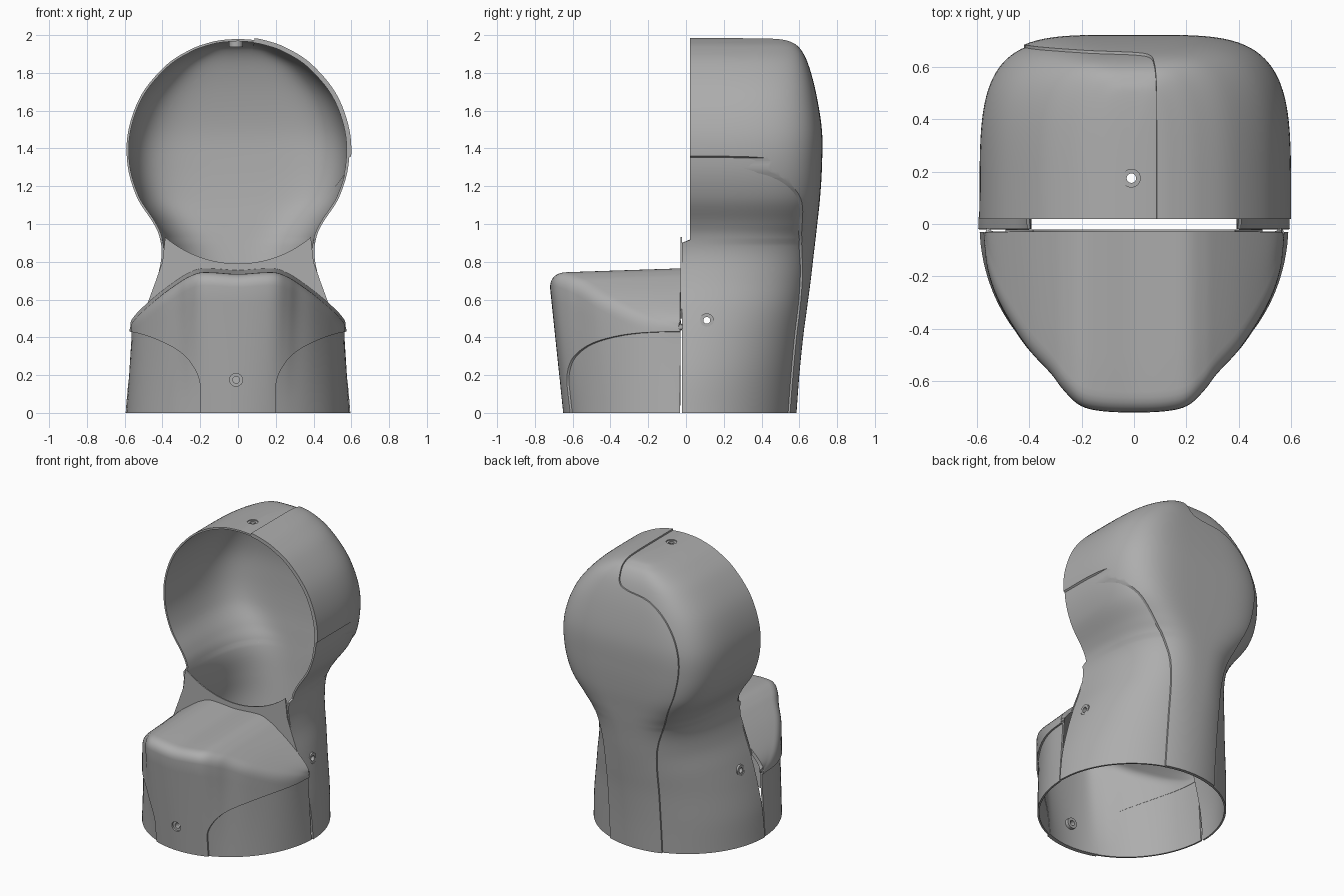
import bpy, bmesh, math
from mathutils import Vector, Matrix

if "Cube" in bpy.data.objects:
    bpy.data.objects.remove(bpy.data.objects["Cube"])

grey = bpy.data.materials.new("plain_grey")
grey.use_nodes = True
COLOUR = (0.42, 0.42, 0.42, 1)
grey.diffuse_color = COLOUR
grey.node_tree.nodes["Principled BSDF"].inputs["Base Color"].default_value = COLOUR


def catmull(keys, steps):
    """Smooth path through tuples of any length."""
    out = []
    for i in range(len(keys) - 1):
        a, b, c, d = (Vector(keys[max(0, min(j, len(keys) - 1))]) for j in range(i - 1, i + 3))
        for s in range(steps):
            t = s / steps
            out.append(b + 0.5 * t * ((c - a) + t * ((2 * a - 5 * b + 4 * c - d)
                                                     + t * (3 * (b - c) + d - a))))
    return out + [Vector(keys[-1])]


def add_object(name, bm):
    bmesh.ops.remove_doubles(bm, verts=bm.verts, dist=0.0002)
    bmesh.ops.recalc_face_normals(bm, faces=bm.faces)
    mesh = bpy.data.meshes.new(name)
    bm.to_mesh(mesh)
    bm.free()
    mesh.materials.append(grey)
    ob = bpy.data.objects.new(name, mesh)
    bpy.context.collection.objects.link(ob)
    return ob


def grid(name, rows):
    bm = bmesh.new()
    vs = [[bm.verts.new(p) for p in row] for row in rows]
    for r, q in zip(vs, vs[1:]):
        for i in range(len(r) - 1):
            bm.faces.new((r[i], r[i + 1], q[i + 1], q[i]))
    return add_object(name, bm)


def prism(name, outline, y0, y1):
    """Extrude an x-z outline along y."""
    bm = bmesh.new()
    face = bm.faces.new([bm.verts.new((p[0], y0, p[1])) for p in outline])
    ext = bmesh.ops.extrude_face_region(bm, geom=[face])["geom"]
    for v in ext:
        if isinstance(v, bmesh.types.BMVert):
            v.co.y = y1
    return add_object(name, bm)


def cylinder(name, centre, axis, radius, depth):
    bm = bmesh.new()
    turn = Vector((0, 0, 1)).rotation_difference(Vector(axis)).to_matrix().to_4x4()
    bmesh.ops.create_cone(bm, cap_ends=True, segments=32, radius1=radius, radius2=radius,
                          depth=depth, matrix=Matrix.Translation(centre) @ turn)
    return add_object(name, bm)


def solidify(ob, thickness, offset):
    m = ob.modifiers.new("thickness", 'SOLIDIFY')
    m.thickness, m.offset = thickness, offset


def boolean(ob, cutter, operation):
    cutter.hide_render = True
    m = ob.modifiers.new("cut", 'BOOLEAN')
    m.object, m.operation, m.solver = cutter, operation, 'EXACT'


def finish(ob):
    """Bake modifiers and shade."""
    dg = bpy.context.evaluated_depsgraph_get()
    dg.update()
    mesh = bpy.data.meshes.new_from_object(ob.evaluated_get(dg))
    ob.modifiers.clear()
    ob.data = mesh
    bpy.ops.object.select_all(action='DESELECT')
    ob.select_set(True)
    bpy.context.view_layer.objects.active = ob
    bpy.ops.object.shade_smooth_by_angle(angle=math.radians(32))


# Rear housing: sections of (height, half width, depth, squareness)
R, CZ = 0.59, 1.39
sections = [(0, .595, .575, 2), (.2, .575, .59, 2.05), (.4, .53, .61, 2.15), (.55, .485, .63, 2.3),
            (.7, .432, .65, 2.5), (.83, .405, .665, 2.8), (.93, .415, .677, 3.2)]
for deg, depth in ((-40, .686), (-25, .7), (-8, .71), (10, .71), (30, .68), (50, .638),
                   (65, .595), (75, .545), (82, .48), (90, .3)):
    a = math.radians(deg)
    sections.append((CZ + R * math.sin(a), R * math.cos(a), depth, 4.4 if deg > -40 else 3.8))

N = 72
rear_rows = []
for z, w, d, n in catmull(sections, 6):
    w, y0 = max(w, 0), (.02 if z > .9 else -.02)
    row = []
    for i in range(N + 1):
        c, s = math.cos(math.pi * i / N), max(0, math.sin(math.pi * i / N))
        if i in (0, N):
            s = 0
        row.append((math.copysign(w * abs(c) ** (2 / n), c), y0 + (d - y0) * s ** (2 / n), z))
    rear_rows.append(row)

# Front cover: rim keys of (x, y, height), each column rises and folds back
half = [(.12, -.705, .733), (.2, -.685, .733), (.26, -.63, .71), (.31, -.565, .68),
        (.4, -.465, .615), (.5, -.305, .53), (.55, -.17, .475), (.565, -.03, .44)]
rim = [(-x, y, h) for x, y, h in reversed(half)] + [(0, -.71, .725)] + half
front_rows = []
for x, y, h in catmull(rim, 5):
    t = math.atan2(x / .59, -y / .64)
    foot = Vector((.59 * math.sin(t), -.64 * math.cos(t), 0))
    top = Vector((x, y, h - .06))
    col = [foot.lerp(top, k / 8) for k in range(8)]
    inner = min(y + .07, -.03)
    for k in range(7):
        s = k / 6
        col.append(Vector((x, y + (inner - y) * s * s, h - .06 * (1 - s) ** 2)))
    col += [Vector((x, inner + (-.03 - inner) * k / 4, h + .02 * k / 4)) for k in range(1, 5)]
    front_rows.append(col)

# Seams bounding the raised panels
seam_left = catmull([(-.2, -.1), (-.2, .4), (-.21, .75), (-.3, 1), (-.385, 1.2), (-.42, 1.4),
                     (-.39, 1.56), (-.3, 1.7), (-.17, 1.79), (0, 1.82), (.06, 1.85),
                     (.08, 1.93), (.1, 2.1)], 5)
seam_right = catmull([(.8, 1.36), (.6, 1.36), (.57, 1.27), (.45, 1.12), (.35, 1),
                      (.25, .85), (.2, .6), (.2, -.1)], 5)
rear_cut = prism("rear_cutter", seam_left + [Vector((.8, 2.1))] + seam_right, -.2, 1)
seam_front = catmull([(.2, -.1), (.2, .08), (.21, .19), (.28, .3), (.4, .375), (.57, .43), (.8, .44)], 5)
front_cut = prism("front_cutter", seam_front + [Vector((.8, 1)), Vector((-.8, 1))]
                  + [Vector((-p.x, p.y)) for p in reversed(seam_front)], -1, .2)

rear_shell = grid("rear_shell", rear_rows)
rear_panel = grid("rear_panel", rear_rows)
front_shell = grid("front_shell", front_rows)
front_panel = grid("front_panel", front_rows)
parts = [rear_shell, rear_panel, front_shell, front_panel]
for shell in (rear_shell, front_shell):
    solidify(shell, .012, -1)
for panel, cutter in ((rear_panel, rear_cut), (front_panel, front_cut)):
    solidify(panel, .025, -.2)
    boolean(panel, cutter, 'INTERSECT')

# Screw holes with recessed bosses
cutters = [rear_cut, front_cut]
holes = (("top", (-.01, .175, 1.975), (0, 0, 1), (rear_shell,)),
         ("left", (.503, .11, .49), (1, 0, 0), (rear_shell,)),
         ("right", (-.503, .11, .49), (-1, 0, 0), (rear_shell,)),
         ("front", (-.01, -.655, .175), (0, -1, 0), (front_shell, front_panel)))
for side, centre, axis, targets in holes:
    hole = cylinder(side + "_hole_cutter", centre, axis, .034, .12)
    cutters.append(hole)
    for target in targets:
        boolean(target, hole, 'DIFFERENCE')
    inside = Vector(centre) - Vector(axis) * .02
    boss = cylinder(side + "_screw_boss", inside, axis, .037, .035)
    bore = cylinder(side + "_bore_cutter", inside, axis, .018, .12)
    boolean(boss, bore, 'DIFFERENCE')
    cutters.append(bore)
    parts.append(boss)

# Neck plate between the two housings, scooped under the round opening
arc = [(.6 * math.sin(a), CZ - .6 * math.cos(a)) for a in
       (math.radians(-40 + 80 * k / 24) for k in range(25))]
lower = [(.4, .8), (.435, .7), (.49, .55), (.47, .5), (.25, .66), (0, .68)]
parts.append(prism("neck_plate", arc + lower + [(-x, z) for x, z in reversed(lower[:-1])],
                   -.03, -.021))

for part in parts:
    finish(part)
for cutter in cutters:
    bpy.data.objects.remove(cutter)
